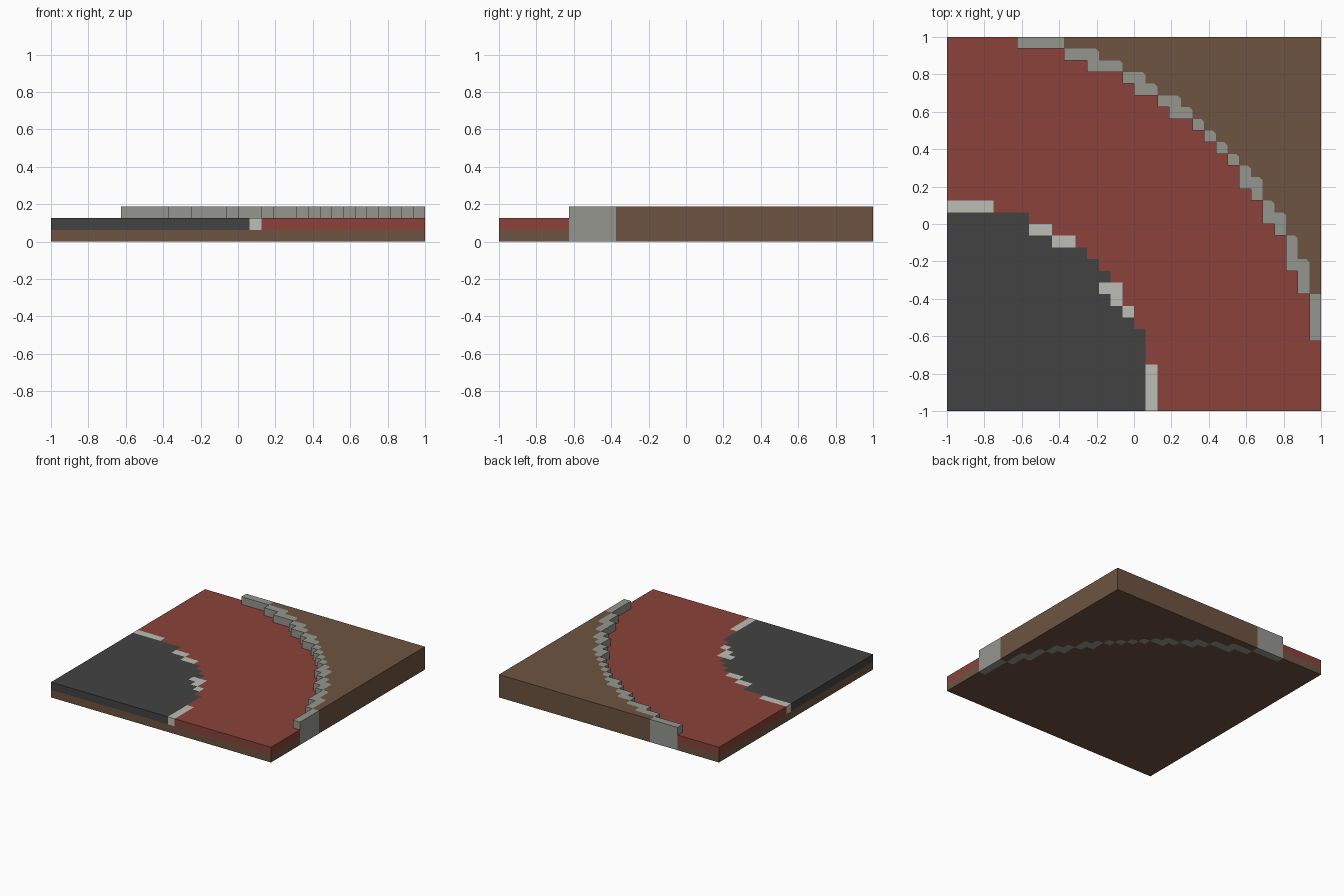
import bpy
import bmesh

cube = bpy.data.objects.get("Cube")
if cube:
    bpy.data.objects.remove(cube, do_unlink=True)

CELL = 0.0625          # plan grid: 32 x 32 cells, one cell per layer of height
CHAMFER = 0.25         # cut outer kerb corners, in cells


def material(name, rgb):
    linear = [((c / 255 + 0.055) / 1.055) ** 2.4 for c in rgb] + [1.0]
    mat = bpy.data.materials.new(name)
    mat.use_nodes = True
    mat.diffuse_color = linear
    bsdf = next(n for n in mat.node_tree.nodes if n.type == 'BSDF_PRINCIPLED')
    bsdf.inputs["Base Color"].default_value = linear
    bsdf.inputs["Roughness"].default_value = 0.9
    return mat


brown = material("soil brown", (109, 84, 65))
red = material("clay red", (138, 66, 58))
dark = material("asphalt dark grey", (66, 66, 66))
grey = material("kerb grey", (150, 150, 144))
white = material("marking off white", (190, 189, 183))


def slab(name, outlines, z0, z1, mat):
    """Extrude plan outlines (in cells) from layer z0 up to layer z1."""
    bm = bmesh.new()
    for outline in outlines:
        verts = [bm.verts.new((x * CELL - 1, y * CELL - 1, z0 * CELL))
                 for x, y in outline]
        face = bm.faces.new(verts)
        top = bmesh.ops.extrude_face_region(bm, geom=[face], use_keep_orig=True)
        moved = [g for g in top["geom"] if isinstance(g, bmesh.types.BMVert)]
        bmesh.ops.translate(bm, verts=moved, vec=(0, 0, (z1 - z0) * CELL))
    bmesh.ops.recalc_face_normals(bm, faces=bm.faces)
    mesh = bpy.data.meshes.new(name)
    bm.to_mesh(mesh)
    bm.free()
    mesh.materials.append(mat)
    obj = bpy.data.objects.new(name, mesh)
    bpy.context.collection.objects.link(obj)
    return obj


def rect(x0, y0, x1, y1):
    return [(x0, y0), (x1, y0), (x1, y1), (x0, y1)]


# Kerb runs (row, first column, end column), mirrored over the diagonal
half = [(31, 6, 10), (30, 10, 13), (29, 12, 15), (28, 15, 17), (27, 16, 18),
        (26, 18, 20), (25, 19, 21), (24, 21, 22), (23, 22, 23)]
runs = [(c0, r, c1, r + 1) for r, c0, c1 in half]
runs += [(y0, x0, y1, x1) for x0, y0, x1, y1 in reversed(runs)]

kerb, outer, inner = [], [], [(6, 32)]
for k, (x0, y0, x1, y1) in enumerate(runs):
    # Outer side: chamfered steps, square where the kerb meets the tile edge
    if x1 == 32 or y1 == 32:
        corner = [(x1, y1)]
    else:
        corner = [(x1, y1 - CHAMFER), (x1 - CHAMFER, y1)]
    kerb.append([(x0, y0), (x1, y0)] + corner + [(x0, y1)])
    outer += corner[::-1]
    if k + 1 < len(runs):
        outer.append((x1, runs[k + 1][3]))
    # Inner side: square steps
    inner.append((x0, y0))
    inner.append((runs[k + 1][0] if k + 1 < len(runs) else 32, y0))

slab("curved_kerb", kerb, 0, 3, grey)
slab("raised_soil", [outer + [(32, 32)]], 0, 3, brown)
slab("lower_soil", [inner + [(32, 0), (0, 0), (0, 32)]], 0, 1, brown)

# Clay path between the kerb and the asphalt
path_edge = [(18, 0), (18, 4), (17, 4), (17, 7), (16, 7), (16, 9), (15, 9),
             (15, 11), (14, 11), (14, 12), (13, 12), (13, 13), (12, 13),
             (12, 14), (11, 14), (11, 15), (9, 15), (9, 16), (7, 16),
             (7, 17), (4, 17), (4, 18), (0, 18)]
slab("clay_path", [path_edge + [(0, 32)] + inner + [(32, 0)]], 1, 2, red)

# Asphalt corner
asphalt = [(0, 0), (17, 0), (17, 7), (16, 7), (16, 8), (15, 8), (15, 9),
           (14, 9), (14, 10), (13, 10), (13, 11), (14, 11), (14, 12),
           (13, 12), (13, 13), (12, 13), (12, 14), (9, 14), (9, 15),
           (7, 15), (7, 17), (0, 17)]
slab("asphalt_corner", [asphalt], 1, 2, dark)

# Broken edge line
marks = [(0, 17, 4, 18), (7, 15, 9, 16), (9, 14, 11, 15), (13, 10, 15, 11),
         (14, 9, 15, 10), (15, 8, 16, 9), (17, 0, 18, 4)]
slab("edge_markings", [rect(*m) for m in marks], 1, 2, white)
